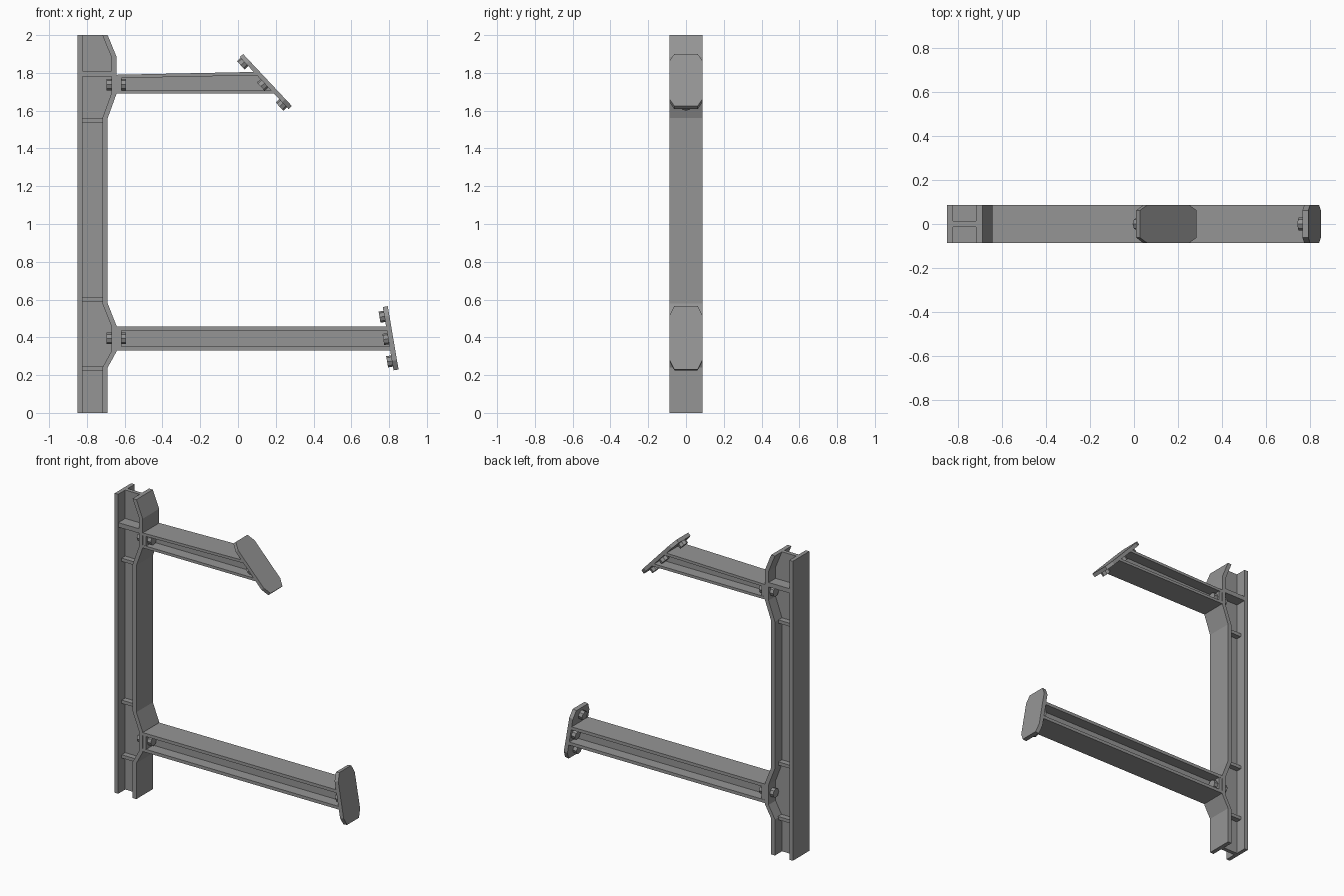
import bpy, bmesh
from mathutils import Vector

if "Cube" in bpy.data.objects:
    bpy.data.objects.remove(bpy.data.objects["Cube"])

W = 0.087      # half depth of the flanges
WEB = 0.013    # half thickness of the webs

steel = bpy.data.materials.new("dark_steel")
steel.diffuse_color = (0.3, 0.3, 0.3, 1)
steel.use_nodes = True
steel.node_tree.nodes["Principled BSDF"].inputs["Base Color"].default_value = steel.diffuse_color


def finish(name, bm):
    bmesh.ops.recalc_face_normals(bm, faces=bm.faces)
    me = bpy.data.meshes.new(name)
    bm.to_mesh(me)
    bm.free()
    me.materials.append(steel)
    ob = bpy.data.objects.new(name, me)
    bpy.context.collection.objects.link(ob)
    return ob


def extrude_poly(name, pts, vec):
    """Extrude a closed planar outline along vec."""
    bm = bmesh.new()
    face = bm.faces.new([bm.verts.new(p) for p in pts])
    new = bmesh.ops.extrude_face_region(bm, geom=[face])["geom"]
    bmesh.ops.translate(bm, vec=vec, verts=[v for v in new if isinstance(v, bmesh.types.BMVert)])
    return finish(name, bm)


def prism(name, xz, y0=-W, y1=W):
    return extrude_poly(name, [(x, y0, z) for x, z in xz], (0, y1 - y0, 0))


def box(name, x0, x1, y0, y1, z0, z1):
    return prism(name, [(x0, z0), (x1, z0), (x1, z1), (x0, z1)], y0, y1)


def bolt(name, base, direction, r=0.03, h=0.026):
    """Octagonal bolt head standing on a surface."""
    d = Vector(direction).normalized()
    bm = bmesh.new()
    bmesh.ops.create_cone(bm, cap_ends=True, segments=8, radius1=r, radius2=r, depth=h)
    ob = finish(name, bm)
    ob.rotation_mode = 'QUATERNION'
    ob.rotation_quaternion = d.to_track_quat('Z', 'Y')
    ob.location = Vector(base) + d * h / 2


# column: back flange, flared front flange and web
front = [(-0.69, 0), (-0.69, 0.24), (-0.643, 0.325), (-0.643, 0.46), (-0.69, 0.58),
         (-0.69, 1.56), (-0.643, 1.69), (-0.643, 1.885), (-0.69, 2.0)]
inner = [(x - 0.028, z) for x, z in front]
box("column_back_flange", -0.85, -0.824, -W, W, 0, 2)
prism("column_front_flange", front + inner[::-1])
prism("column_web", [(-0.83, 2), (-0.83, 0)] + [(x + 0.004, z) for x, z in inner], -WEB, WEB)

# stiffener ribs on both sides of the column web
for i, (z, depth, x1) in enumerate([(0.235, 0.05, -0.712), (0.6, 0.05, -0.712),
                                    (1.548, 0.05, -0.712), (1.795, W - 0.001, -0.668)]):
    t = 0.015 if depth > 0.06 else 0.011
    for s in (-1, 1):
        y0, y1 = sorted((s * 0.01, s * depth))
        box(f"column_stiffener_{i}", -0.828, x1, y0, y1, z - t, z + t)


def arm(name, top_pt, bot_pt, thick, zb, zt0, zt1, ft, joint_z, stations):
    """I-beam arm with a slanted, bolted end plate; zt0 to zt1 is the top slope."""
    a, b = Vector(top_pt), Vector(bot_pt)
    d = (b - a).normalized()
    n = Vector((d.y, -d.x))                 # points back towards the column
    ia = a + n * thick
    x0 = -0.646

    def end(z):
        return ia.x + d.x / d.y * (z - ia.y) + 0.003

    prism(name + "_top_flange", [(x0, zt0 - ft), (end(zt1 - ft), zt1 - ft), (end(zt1), zt1), (x0, zt0)])
    prism(name + "_bottom_flange", [(x0, zb), (end(zb), zb), (end(zb + ft), zb + ft), (x0, zb + ft)])
    prism(name + "_web", [(x0, zb + 0.005), (end(zb + 0.005), zb + 0.005),
                          (end(zt1 - 0.005), zt1 - 0.005), (x0, zt0 - 0.005)], -WEB, WEB)
    box(name + "_joint_plate", x0, -0.618, -W + 0.001, W - 0.001, zb + 0.003, zt0 - 0.003)

    # end plate with clipped corners
    L, cy, cl = (b - a).length, 0.025, 0.05
    outline = [(0, -W + cy), (0, W - cy), (cl, W), (L - cl, W),
               (L, W - cy), (L, -W + cy), (L - cl, -W), (cl, -W)]
    pts = [((a + d * u).x, v, (a + d * u).y) for u, v in outline]
    extrude_poly(name + "_end_plate", pts, (n.x * thick, 0, n.y * thick))

    # bolts on the back of the end plate
    for k, u in enumerate(stations):
        p = ia + d * u
        for y in ((-0.045, 0.045) if k == 1 else (0,)):
            bolt(name + "_end_bolt", (p.x, y, p.y), (n.x, 0, n.y))
    # bolts through the column joint
    for y in (-0.045, 0.045):
        bolt(name + "_joint_bolt", (-0.618, y, joint_z), (1, 0, 0))
        bolt(name + "_joint_bolt", (-0.67, y, joint_z), (-1, 0, 0))


arm("upper_arm", (0.027, 1.90), (0.285, 1.625), 0.024,
    1.69, 1.79, 1.805, 0.018, 1.738, (0.035, 0.19, 0.335))
arm("lower_arm", (0.793, 0.565), (0.85, 0.23), 0.027,
    0.33, 0.457, 0.457, 0.021, 0.395, (0.05, 0.17, 0.29))
